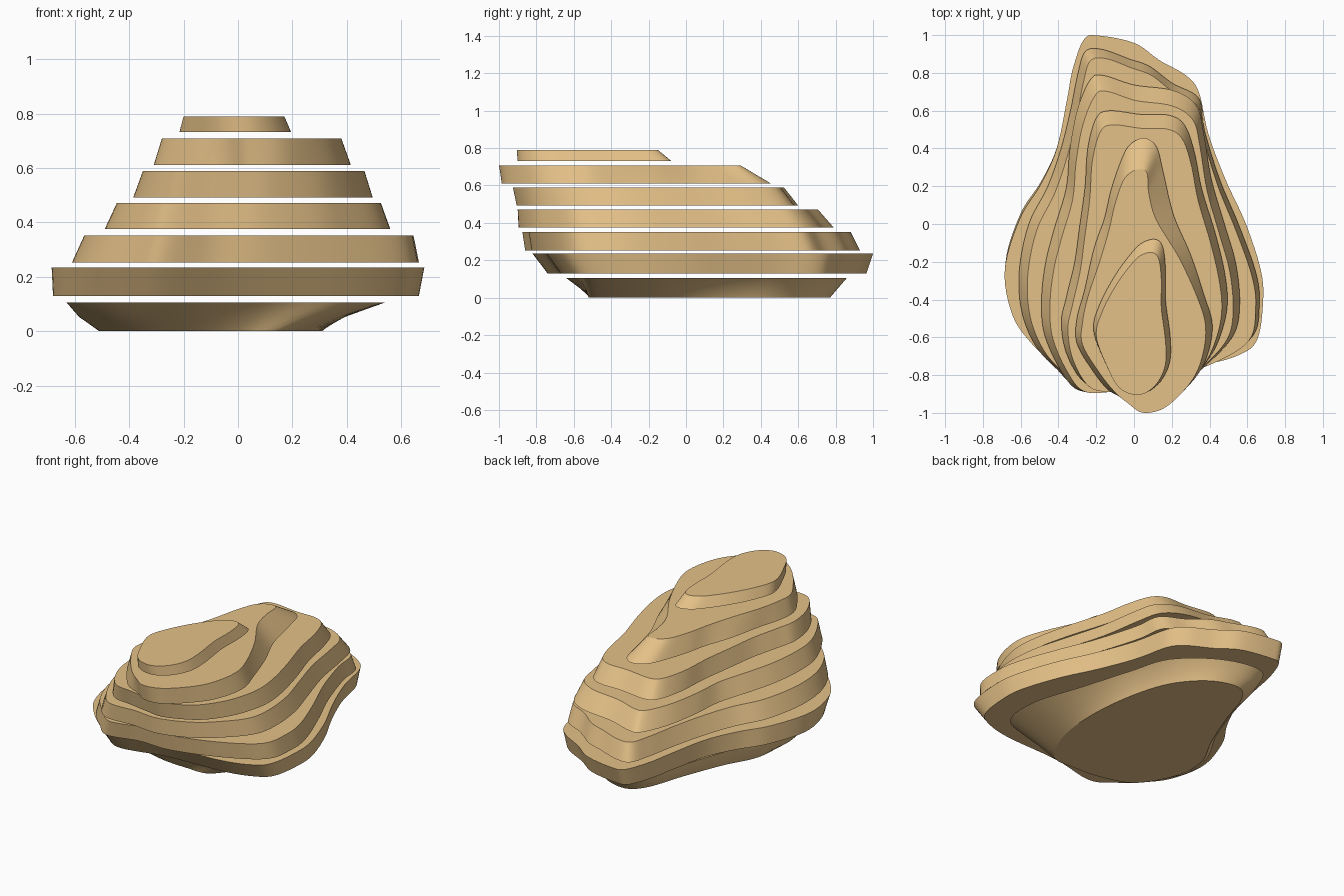
import bpy, bmesh
from mathutils import Vector

STEPS = 6  # samples per control point

mat = bpy.data.materials.new("sandstone")
mat.diffuse_color = (0.78, 0.533, 0.245, 1)


def smooth_loop(pts):
    """Closed Catmull-Rom curve through the control points."""
    p = [Vector(q) for q in pts]
    n, out = len(p), []
    for i in range(n):
        a, b, c, d = p[i - 1], p[i], p[(i + 1) % n], p[(i + 2) % n]
        for s in range(STEPS):
            t = s / STEPS
            out.append(0.5 * (2 * b + (c - a) * t + (2 * a - 5 * b + 4 * c - d) * t * t
                              + (3 * b - a - 3 * c + d) * t ** 3))
    return out


def fit(loop, box):
    """Stretch an outline to the extents (x0, x1, y0, y1)."""
    xs, ys = [v.x for v in loop], [v.y for v in loop]
    kx = (box[1] - box[0]) / (max(xs) - min(xs))
    ky = (box[3] - box[2]) / (max(ys) - min(ys))
    return [Vector((box[0] + (v.x - min(xs)) * kx, box[2] + (v.y - min(ys)) * ky)) for v in loop]


def slab(name, z0, z1, outline, low_box, high_box, top_outline=None, shift=0.0):
    """Rock layer with sloping walls between a lower and an upper outline."""
    low = fit(smooth_loop(outline), low_box)
    high = fit(smooth_loop(top_outline or outline), high_box)
    mid = [(a + b) / 2 + Vector((shift, 0)) for a, b in zip(low, high)]
    bm = bmesh.new()
    rings = [[bm.verts.new((v.x, v.y, z)) for v in loop]
             for loop, z in ((low, z0), (mid, (z0 + z1) / 2), (high, z1))]
    n = len(low)
    for r, s in zip(rings, rings[1:]):
        for i in range(n):
            j = (i + 1) % n
            bm.faces.new((r[i], r[j], s[j], s[i]))
    bm.faces.new(rings[0])
    bm.faces.new(rings[-1])
    bmesh.ops.recalc_face_normals(bm, faces=bm.faces)
    for f in bm.faces:
        f.smooth = len(f.verts) == 4
    for e in bm.edges:  # crisp rims around the flat caps
        e.smooth = all(len(f.verts) == 4 for f in e.link_faces)
    me = bpy.data.meshes.new(name)
    bm.to_mesh(me)
    bm.free()
    me.materials.append(mat)
    bpy.context.collection.objects.link(bpy.data.objects.new(name, me))


# Outlines run clockwise from the back left corner.
slab("rock_layer_1", 0.0, 0.105,
     [(-.22, .68), (-.12, .77), (.05, .72), (.2, .55), (.28, .3), (.31, 0), (.28, -.28),
      (.17, -.5), (0, -.52), (-.2, -.5), (-.38, -.42), (-.5, -.2), (-.5, 0), (-.4, .2), (-.3, .45)],
     (-.51, .31, -.52, .77), (-.63, .54, -.64, .86),
     [(-.28, .78), (-.17, .86), (.05, .8), (.26, .62), (.34, .38), (.43, .08), (.53, -.25),
      (.48, -.5), (.15, -.58), (-.15, -.64), (-.42, -.56), (-.61, -.3), (-.59, -.08),
      (-.45, .18), (-.34, .5)], shift=-0.015)

slab("rock_layer_2", 0.13, 0.235,
     [(-.27, .98), (-.19, 1), (0, .96), (.13, .87), (.27, .79), (.34, .7), (.39, .48), (.48, .24),
      (.59, 0), (.67, -.25), (.68, -.42), (.65, -.61), (.56, -.69), (.37, -.74), (0, -.76),
      (-.29, -.82), (-.42, -.75), (-.55, -.63), (-.65, -.48), (-.69, -.24), (-.61, .03),
      (-.5, .21), (-.415, .4), (-.36, .66), (-.33, .82)],
     (-.68, .665, -.74, .965), (-.685, .685, -.82, 1.0))

slab("rock_layer_3", 0.253, 0.352,
     [(-.26, .92), (-.17, .93), (-.03, .88), (.08, .84), (.2, .75), (.34, .67), (.37, .5), (.45, .24),
      (.55, 0), (.64, -.25), (.66, -.42), (.62, -.6), (.4, -.73), (.1, -.82), (-.1, -.82),
      (-.3, -.86), (-.41, -.77), (-.52, -.65), (-.595, -.47), (-.61, -.25), (-.56, 0),
      (-.46, .2), (-.39, .4), (-.34, .6), (-.3, .8)],
     (-.61, .665, -.86, .93), (-.565, .645, -.875, .88))

slab("rock_layer_4", 0.375, 0.472,
     [(-.23, .77), (-.16, .79), (0, .74), (.21, .71), (.33, .63), (.37, .48), (.41, .24), (.48, 0),
      (.54, -.21), (.56, -.42), (.53, -.58), (.41, -.72), (.28, -.82), (.08, -.89), (-.1, -.88),
      (-.29, -.88), (-.39, -.77), (-.475, -.58), (-.49, -.4), (-.47, -.21), (-.425, -.03),
      (-.36, .19), (-.34, .4), (-.3, .61)],
     (-.49, .56, -.895, .79), (-.445, .525, -.9, .705))

slab("rock_layer_5", 0.492, 0.588,
     [(-.2, .56), (-.13, .6), (.04, .58), (.19, .575), (.27, .52), (.32, .38), (.36, .18), (.43, -.05),
      (.48, -.26), (.495, -.42), (.47, -.56), (.41, -.7), (.3, -.83), (.12, -.91), (0, -.9),
      (-.12, -.88), (-.26, -.85), (-.355, -.7), (-.385, -.53), (-.36, -.4), (-.315, -.21),
      (-.29, -.03), (-.26, .19), (-.245, .4)],
     (-.385, .495, -.905, .6), (-.35, .465, -.925, .525))

slab("rock_layer_6", 0.61, 0.708,
     [(-.02, .42), (.055, .455), (.12, .41), (.155, .28), (.21, .05), (.3, -.16), (.37, -.37),
      (.415, -.53), (.39, -.69), (.32, -.82), (.17, -.96), (.05, -.98), (-.03, -.93), (-.13, -.88),
      (-.22, -.77), (-.3, -.63), (-.3, -.5), (-.26, -.35), (-.21, -.13), (-.155, .03),
      (-.12, .18), (-.065, .34)],
     (-.31, .415, -.985, .455), (-.28, .38, -1.0, .29),
     [(-.02, .27), (.03, .29), (.07, .27), (.08, .16), (.12, .02), (.24, -.18), (.34, -.4),
      (.38, -.55), (.36, -.71), (.3, -.84), (.17, -.97), (.05, -1), (-.03, -.95), (-.1, -.89),
      (-.18, -.79), (-.27, -.64), (-.27, -.52), (-.24, -.38), (-.18, -.2), (-.13, -.03),
      (-.1, .1), (-.06, .22)])

slab("rock_layer_7", 0.732, 0.79,
     [(.04, -.1), (.11, -.08), (.15, -.12), (.165, -.24), (.165, -.4), (.19, -.6), (.185, -.74),
      (.125, -.85), (.03, -.9), (-.08, -.86), (-.155, -.73), (-.215, -.56), (-.18, -.42),
      (-.1, -.27), (-.02, -.16)],
     (-.215, .195, -.9, -.08), (-.2, .17, -.905, -.15))
